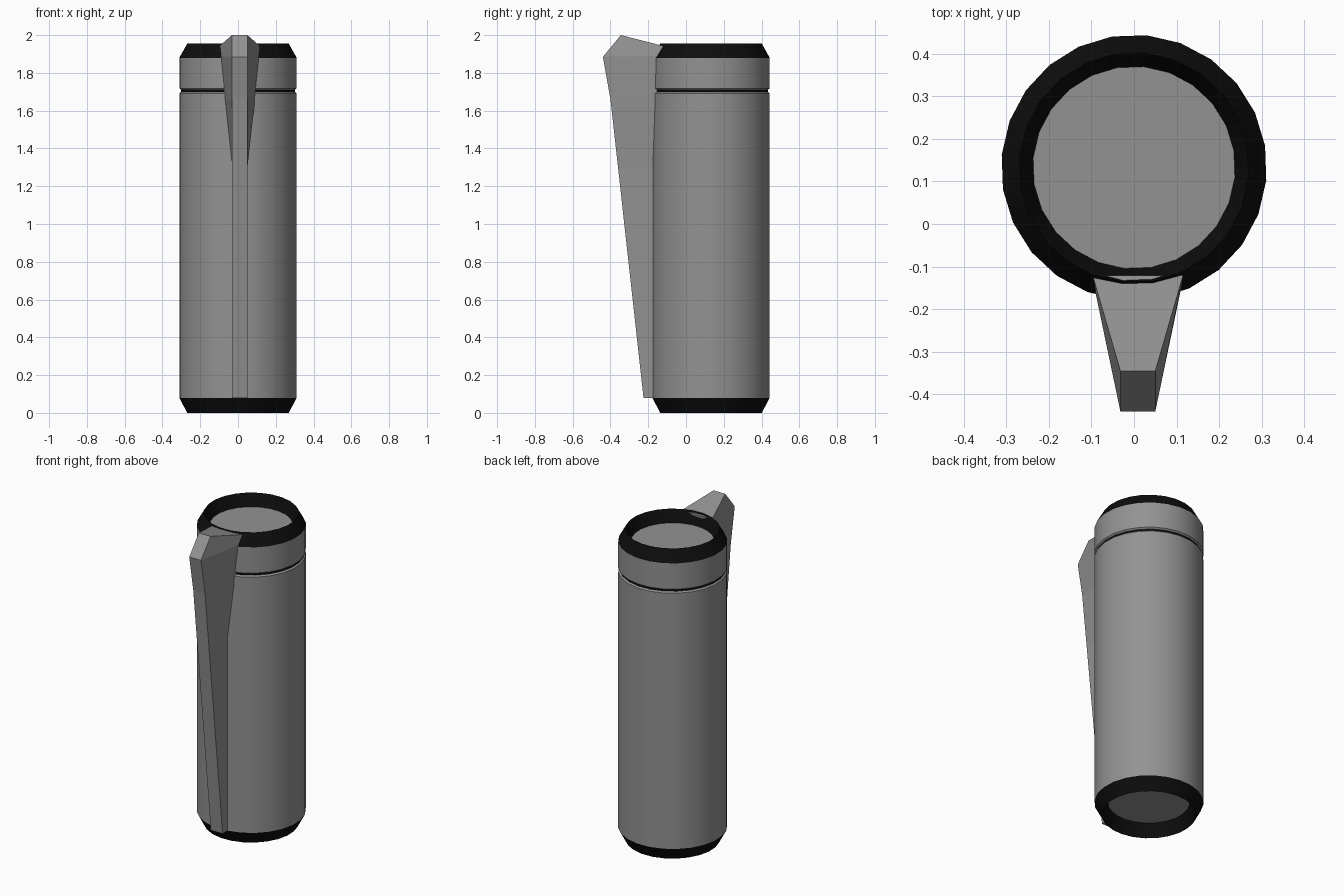
import bpy, bmesh, math

if "Cube" in bpy.data.objects:
    bpy.data.objects.remove(bpy.data.objects["Cube"])

SIDES = 24
CY = 0.1325            # cylinder axis position in y
R = 0.312


def material(name, rgb):
    m = bpy.data.materials.new(name)
    m.diffuse_color = (*rgb, 1)
    m.use_nodes = True
    m.node_tree.nodes["Principled BSDF"].inputs["Base Color"].default_value = m.diffuse_color
    return m


grey = material("metal_grey", (0.29, 0.29, 0.29))
black = material("matte_black", (0.004, 0.004, 0.004))


def finish(name, bm, mat, smooth):
    bmesh.ops.recalc_face_normals(bm, faces=bm.faces)
    me = bpy.data.meshes.new(name)
    bm.to_mesh(me)
    bm.free()
    ob = bpy.data.objects.new(name, me)
    bpy.context.collection.objects.link(ob)
    me.materials.append(mat)
    if smooth:
        bpy.ops.object.select_all(action='DESELECT')
        ob.select_set(True)
        bpy.context.view_layer.objects.active = ob
        bpy.ops.object.shade_smooth_by_angle(angle=math.radians(30))
    return ob


def lathe(name, profile, mat):
    """Spin (radius, z) points about the cylinder axis and cap both ends."""
    bm = bmesh.new()
    rings = []
    for r, z in profile:
        ring = []
        for i in range(SIDES):
            a = math.radians(9.5) + math.tau * i / SIDES
            ring.append(bm.verts.new((r * math.cos(a), CY + r * math.sin(a), z)))
        rings.append(ring)
    for lo, hi in zip(rings, rings[1:]):
        for i in range(SIDES):
            j = (i + 1) % SIDES
            bm.faces.new((lo[i], lo[j], hi[j], hi[i]))
    bm.faces.new(rings[0])
    bm.faces.new(rings[-1])
    return finish(name, bm, mat, True)


# Dark end caps: chamfered rim with a recessed floor
lathe("bottom_cap", [(0.225, 0.10), (0.27, 0.0), (R, 0.08), (R - 0.01, 0.12)], black)
lathe("top_cap", [(R - 0.01, 1.82), (R, 1.88), (0.27, 1.955), (0.225, 1.85)], black)

# Grey barrel, dark groove and grey collar
lathe("barrel", [(R, 0.08), (R, 1.692), (0.303, 1.70)], grey)
lathe("groove", [(0.303, 1.70), (0.303, 1.71)], black)
lathe("collar", [(0.303, 1.71), (R, 1.718), (R, 1.88)], grey)

# Clip / handle: sections of (front y, front z, back y, back z, back half width)
SECTIONS = [
    (-0.225, 0.08, -0.16, 0.08, 0.041),
    (-0.36, 1.30, -0.16, 1.30, 0.041),
    (-0.40, 1.66, -0.145, 1.66, 0.081),
    (-0.44, 1.885, -0.13, 1.89, 0.106),
    (-0.345, 2.0, -0.121, 1.943, 0.106),
]
FRONT_HALF = 0.041
CX = 0.009
bm = bmesh.new()
loops = [[bm.verts.new(p) for p in ((CX - FRONT_HALF, fy, fz), (CX + FRONT_HALF, fy, fz),
                                    (CX + bw, by, bz), (CX - bw, by, bz))]
         for fy, fz, by, bz, bw in SECTIONS]
for lo, hi in zip(loops, loops[1:]):
    for i in range(4):
        j = (i + 1) % 4
        bm.faces.new((lo[i], lo[j], hi[j], hi[i]))
bm.faces.new(loops[0])
bm.faces.new(loops[-1])
finish("side_clip", bm, grey, False)
